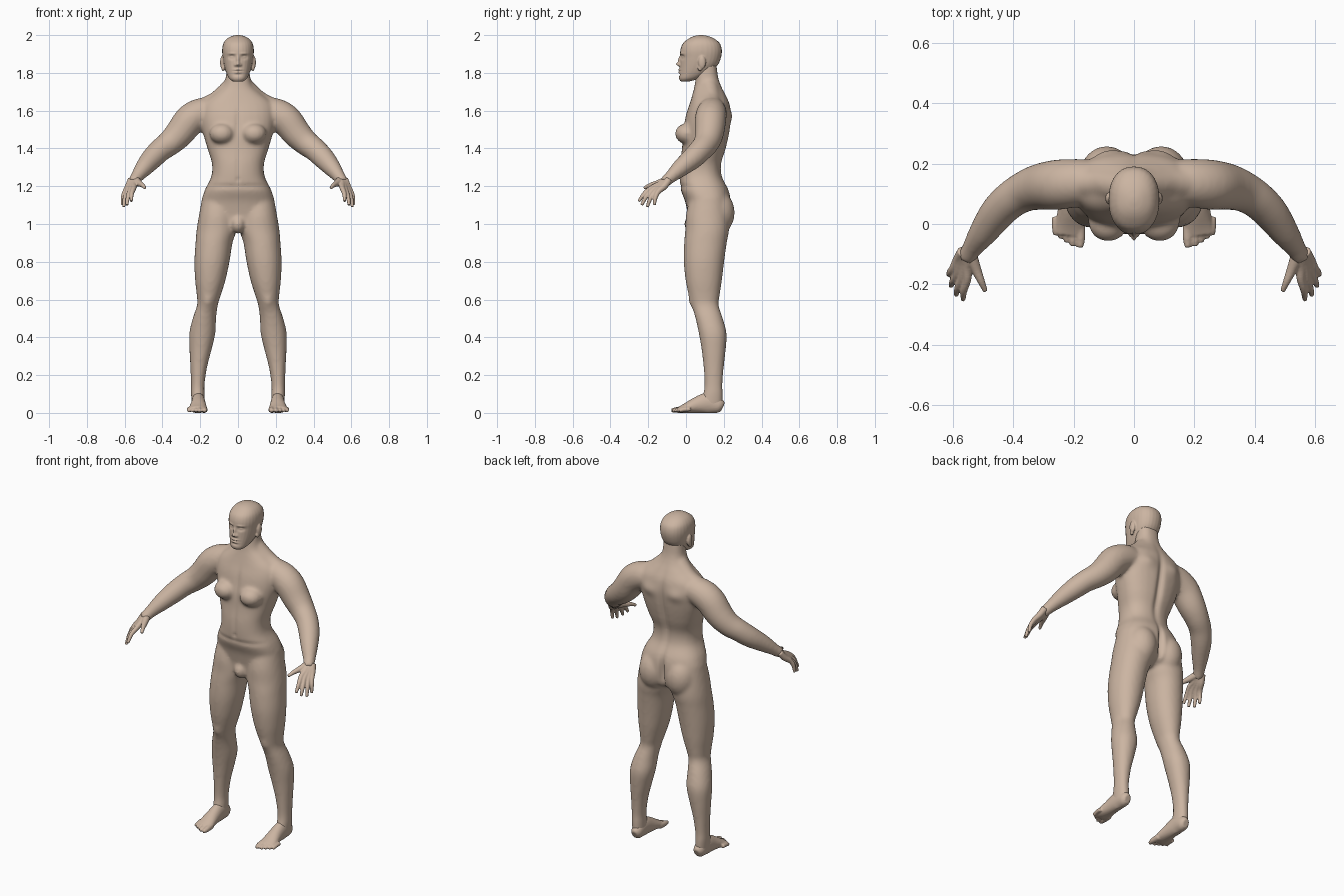
import bpy, bmesh, math
from mathutils import Vector, Matrix

skin = bpy.data.materials.new("skin")
skin.diffuse_color = (0.60, 0.46, 0.36, 1)


def spline(rows, k):
    """Catmull-Rom interpolation of tuples of numbers."""
    out = []
    for i in range(len(rows) - 1):
        a, b, c, d = rows[max(i - 1, 0)], rows[i], rows[i + 1], rows[min(i + 2, len(rows) - 1)]
        for j in range(k):
            t = j / k
            out.append([0.5 * (2 * q + (r - p) * t + (2 * p - 5 * q + 4 * r - s) * t * t
                               + (3 * q - p - 3 * r + s) * t ** 3)
                        for p, q, r, s in zip(a, b, c, d)])
    return out + [list(rows[-1])]


def skin_rings(bm, rings):
    vs = [[bm.verts.new(p) for p in r] for r in rings]
    n = len(vs[0])
    for a, b in zip(vs, vs[1:]):
        for i in range(n):
            bm.faces.new((a[i], a[(i + 1) % n], b[(i + 1) % n], b[i]))
    bm.faces.new(vs[0][::-1])
    bm.faces.new(vs[-1])


def oval(c, u, v, ru, rv, p=2.0, n=28):
    def f(q):
        return math.copysign(abs(q) ** (2 / p), q)
    return [c + u * ru * f(math.cos(2 * math.pi * i / n)) + v * rv * f(math.sin(2 * math.pi * i / n))
            for i in range(n)]


def column(bm, rows, p=2.0, s=1):
    """Level rings: z, centre x, half width, front y, back y."""
    X, Y = Vector((1, 0, 0)), Vector((0, 1, 0))
    skin_rings(bm, [oval(Vector((s * x, (y0 + y1) / 2, z)), X, Y, w, (y1 - y0) / 2, p)
                    for z, x, w, y0, y1 in spline(rows, 5)])


def limb(bm, rows, s=1):
    """Rings square to a path: x, y, z, side radius, height radius."""
    rows = spline([(r[0] * s, *r[1:], r[-1])[:5] for r in rows], 4)
    pts = [Vector(r[:3]) for r in rows]
    rings = []
    for i, r in enumerate(rows):
        t = (pts[min(i + 1, len(pts) - 1)] - pts[max(i - 1, 0)]).normalized()
        u = t.cross(Vector((0, 0, 1))).normalized()
        rings.append(oval(pts[i], u, u.cross(t), r[3], r[4]))
    skin_rings(bm, rings)


def ball(bm, c, r, s=1):
    m = Matrix.Translation((c[0] * s, c[1], c[2])) @ Matrix.Diagonal((*r, 1))
    bmesh.ops.create_uvsphere(bm, u_segments=24, v_segments=14, radius=1, matrix=m)


def finish(name, bm, voxel, smooth, bumps=()):
    """Fuse the pieces to one skin, then push it in y: |x|, z, rx, rz, dy, side."""
    bmesh.ops.recalc_face_normals(bm, faces=bm.faces)
    me = bpy.data.meshes.new(name)
    bm.to_mesh(me)
    bm.free()
    ob = bpy.data.objects.new(name, me)
    bpy.context.collection.objects.link(ob)
    rm = ob.modifiers.new("fuse", 'REMESH')
    rm.mode, rm.voxel_size = 'VOXEL', voxel
    sm = ob.modifiers.new("relax", 'SMOOTH')
    sm.factor, sm.iterations = 0.5, smooth
    dg = bpy.context.evaluated_depsgraph_get()
    new = bpy.data.meshes.new_from_object(ob.evaluated_get(dg))
    ob.modifiers.clear()
    ob.data = new
    normals = [v.normal.y for v in new.vertices]
    for v, ny in zip(new.vertices, normals):
        x, z, dy = abs(v.co.x), v.co.z, 0
        for bx, bz, rx, rz, d, side in bumps:
            e = ((x - bx) / rx) ** 2 + ((z - bz) / rz) ** 2
            if e < 9 and ny * side > 0:
                dy += d * math.exp(-e) * min(1, ny * side * 2)
        v.co.y += dy
        v.co.z = max(v.co.z, 0)
    new.materials.clear()
    new.materials.append(skin)
    new.polygons.foreach_set("use_smooth", [True] * len(new.polygons))
    new.update()


# torso and neck
bm = bmesh.new()
column(bm, [(.97, 0, .06, .06, .17), (1.0, 0, .13, .02, .22), (1.05, 0, .19, .01, .235),
            (1.12, 0, .192, -.005, .238), (1.18, 0, .176, -.028, .226), (1.25, 0, .142, -.035, .192),
            (1.32, 0, .138, -.033, .188), (1.4, 0, .162, -.022, .212), (1.5, 0, .19, -.015, .233),
            (1.58, 0, .2, 0, .238), (1.64, 0, .185, .02, .23), (1.69, 0, .125, .035, .207),
            (1.73, 0, .08, .045, .187), (1.78, 0, .064, .052, .17), (1.86, 0, .06, .06, .16)], 2.4)
ball(bm, (0, .04, 1.0), (.04, .05, .05))
for s in (1, -1):
    ball(bm, (.085, .005, 1.478), (.066, .063, .055), s)      # breast
    ball(bm, (.09, .16, 1.06), (.09, .098, .12), s)           # buttock
    # trapezius
    limb(bm, [(.03, .12, 1.73, .05), (.11, .135, 1.655, .05), (.2, .135, 1.61, .05)], s)
    # arm
    limb(bm, [(.1, .14, 1.6, .065), (.18, .137, 1.592, .078), (.25, .13, 1.555, .083),
              (.31, .123, 1.48, .077), (.36, .108, 1.43, .068), (.41, .078, 1.392, .062),
              (.455, .033, 1.347, .058), (.5, -.03, 1.295, .047), (.535, -.08, 1.25, .034),
              (.555, -.115, 1.22, .03)], s)
    # leg
    column(bm, [(1.14, .1 * 1, .09, .02, .21), (1.05, .108, .098, .0, .225), (.97, .113, .106, -.004, .228),
                (.9, .127, .098, -.01, .216), (.8, .138, .093, -.012, .202), (.7, .147, .08, -.002, .19),
                (.62, .155, .063, .015, .178), (.57, .162, .055, .03, .173), (.5, .178, .062, .05, .195),
                (.42, .189, .069, .068, .215), (.33, .199, .058, .083, .21), (.24, .208, .044, .093, .2),
                (.15, .213, .036, .098, .193), (.1, .213, .036, .09, .195), (.03, .21, .034, .07, .194)], 2.1, s)
finish("body", bm, .01, 7, [
    (0, 1.45, .018, .17, -.018, 1), (0, 1.08, .014, .09, -.03, 1),      # spine, cleft
    (0, 1.54, .014, .07, .008, -1), (0, 1.3, .01, .1, .005, -1),        # breastbone, midline
    (0, 1.235, .007, .01, .008, -1), (.07, 1.2, .12, .012, .005, -1),   # navel, belly fold
    (.09, 1.57, .05, .035, .012, 1), (.16, .585, .025, .03, -.008, -1)])  # shoulder blade, kneecap

# head
bm = bmesh.new()
column(bm, [(1.755, 0, .028, -.028, .02), (1.77, 0, .047, -.037, .07), (1.8, 0, .062, -.035, .125),
            (1.84, 0, .074, -.032, .167), (1.88, 0, .081, -.03, .185), (1.92, 0, .084, -.03, .19),
            (1.955, 0, .078, -.017, .18), (1.98, 0, .06, .012, .152), (1.994, 0, .034, .04, .12),
            (2.0, 0, .01, .07, .09)], 2.25)
for s in (1, -1):
    ball(bm, (.083, .085, 1.855), (.012, .02, .036), s)       # ear
    ball(bm, (.079, .075, 1.825), (.009, .013, .016), s)      # ear lobe
finish("head", bm, .004, 4, [
    (0, 1.868, .008, .02, -.012, -1), (0, 1.846, .012, .01, -.02, -1),      # nose
    (.014, 1.841, .006, .006, -.007, -1), (.033, 1.884, .016, .011, .013, -1),  # nostril, socket
    (.033, 1.883, .011, .006, -.008, -1), (.033, 1.902, .02, .006, -.005, -1),  # eyelid, brow
    (0, 1.817, .02, .005, -.008, -1), (0, 1.803, .018, .005, -.007, -1),    # lips
    (0, 1.810, .022, .0025, .005, -1), (0, 1.79, .02, .006, .004, -1)])     # mouth, chin crease

# hands: each tube runs wrist, knuckle, middle joint, tip
bm = bmesh.new()
fingers = [((.552, -.183, 1.19), (.565, -.25, 1.12)), ((.569, -.178, 1.178), (.588, -.235, 1.1)),
           ((.585, -.164, 1.17), (.605, -.205, 1.09)), ((.597, -.146, 1.172), (.612, -.168, 1.1))]
for s in (1, -1):
    for i, (k, t) in enumerate(fingers):
        mid = [(a + b) / 2 for a, b in zip(k, t)]
        limb(bm, [(.54 + .008 * i, -.1 + .003 * i, 1.235, .02), (.55 + .01 * i, -.14 + .008 * i, 1.208 - .003 * i, .018),
                  (*k, .014), (mid[0] + .004, mid[1] - .004, mid[2] + .006, .0115), (*t, .008)], s)
    limb(bm, [(.54, -.105, 1.23, .022), (.522, -.15, 1.215, .017), (.505, -.19, 1.205, .012),
              (.491, -.222, 1.19, .008)], s)                  # thumb
finish("hands", bm, .004, 2)

# feet with toes
bm = bmesh.new()
for s in (1, -1):
    limb(bm, [(.209, .195, .03, .018, .025), (.209, .175, .038, .032, .04), (.21, .12, .052, .036, .056),
              (.21, .06, .042, .04, .044), (.212, 0, .025, .048, .027), (.214, -.035, .018, .05, .016)], s)
    limb(bm, [(.182, .0, .02, .02), (.177, -.045, .016, .016), (.178, -.078, .013, .01)], s)
    for i in range(4):
        x, y = .203 + .019 * i, -.072 + .012 * i
        limb(bm, [(x, y + .06, .02, .012), (x, y + .025, .018, .011), (x, y, .01, .009)], s)
finish("feet", bm, .005, 2)
